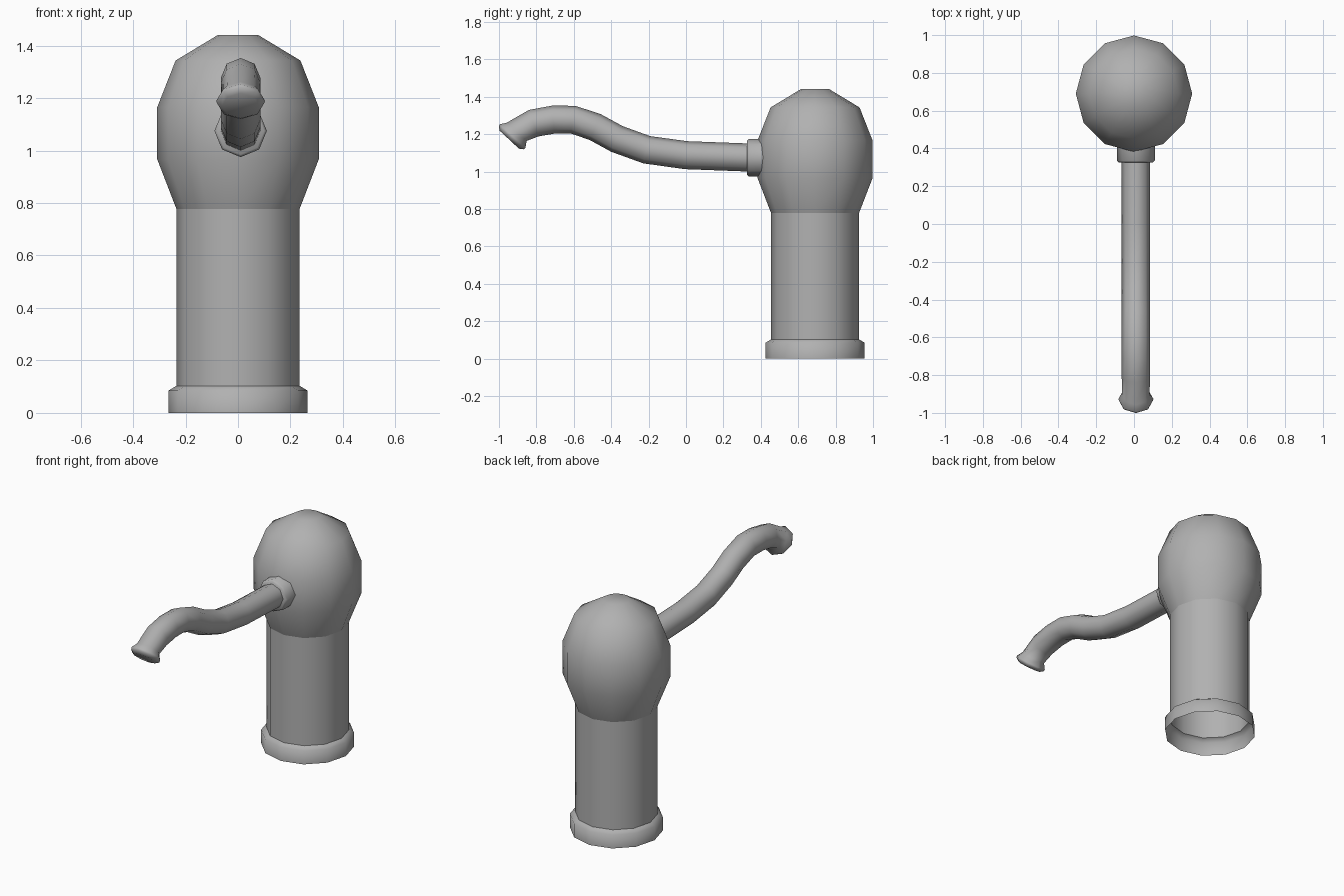
import bpy, bmesh, math
from mathutils import Vector

if "Cube" in bpy.data.objects:
    bpy.data.objects.remove(bpy.data.objects["Cube"])

# Dark grey metal
metal = bpy.data.materials.new("dark_grey_metal")
metal.diffuse_color = (0.44, 0.44, 0.44, 1)
metal.use_nodes = True
metal.node_tree.nodes["Principled BSDF"].inputs["Base Color"].default_value = metal.diffuse_color


def loft(name, rings, sides, cap_start, cap_end, angle=70):
    """Skin circular rings given as (centre, axis, radius); axes lie in the yz plane."""
    bm = bmesh.new()
    side = Vector((1, 0, 0))
    loops = []
    for centre, axis, radius in rings:
        up = axis.normalized().cross(side)
        loops.append([bm.verts.new(centre + radius * (side * math.cos(a) + up * math.sin(a)))
                      for a in (2 * math.pi * i / sides for i in range(sides))])
    for a, b in zip(loops, loops[1:]):
        for i in range(sides):
            j = (i + 1) % sides
            bm.faces.new((a[i], a[j], b[j], b[i]))
    if cap_start:
        bm.faces.new(loops[0][::-1])
    if cap_end:
        bm.faces.new(loops[-1])
    if cap_start or cap_end:
        bmesh.ops.recalc_face_normals(bm, faces=bm.faces)
    mesh = bpy.data.meshes.new(name)
    bm.to_mesh(mesh)
    bm.free()
    mesh.materials.append(metal)
    obj = bpy.data.objects.new(name, mesh)
    bpy.context.collection.objects.link(obj)
    bpy.ops.object.select_all(action='DESELECT')
    obj.select_set(True)
    bpy.context.view_layer.objects.active = obj
    bpy.ops.object.shade_smooth_by_angle(angle=math.radians(angle))
    return obj


def turned(name, profile, cap_end=False):
    """Upright 12-sided part on the body axis from (radius, z) pairs."""
    return loft(name, [(Vector((0, 0.69, z)), Vector((0, 0, 1)), r) for r, z in profile],
                12, False, cap_end)


# Body: open-bottomed base ring, column and bulbous head
turned("base_ring", [(0.265, 0), (0.265, 0.085), (0.235, 0.103)])
turned("column", [(0.235, 0.103), (0.235, 0.778)])
turned("head", [(0.235, 0.778), (0.308, 0.967), (0.308, 1.165),
                (0.238, 1.343), (0.076, 1.441)], True)

# Collar where the spout enters the head
SPOUT_X = 0.01
Y = Vector((0, -1, 0))
loft("spout_collar", [(Vector((SPOUT_X, y, 1.075)), Y, r)
                      for y, r in ((0.46, 0.1), (0.335, 0.1), (0.325, 0.09))], 8, True, True)

# Spout: curved tube with a flared nozzle (y, z centre line)
path = [Vector((SPOUT_X, y, z)) for y, z in (
    (0.40, 1.073), (0.0, 1.088), (-0.21, 1.117), (-0.37, 1.175), (-0.485, 1.238),
    (-0.604, 1.278), (-0.71, 1.278), (-0.815, 1.259), (-0.905, 1.213))]
nozzle_axis = Vector((0, -0.68, -0.73)).normalized()
rings = []
for i, p in enumerate(path):
    before = (p - path[i - 1]).normalized() if i else Vector((0, 0, 0))
    after = (path[i + 1] - p).normalized() if i + 1 < len(path) else nozzle_axis
    rings.append((p, before + after, 0.075))
rings[-1] = (path[-1], nozzle_axis, 0.072)
for distance, radius in ((0.032, 0.093), (0.044, 0.09), (0.058, 0.07)):
    rings.append((path[-1] + nozzle_axis * distance, nozzle_axis, radius))
loft("spout", rings, 8, True, True)
